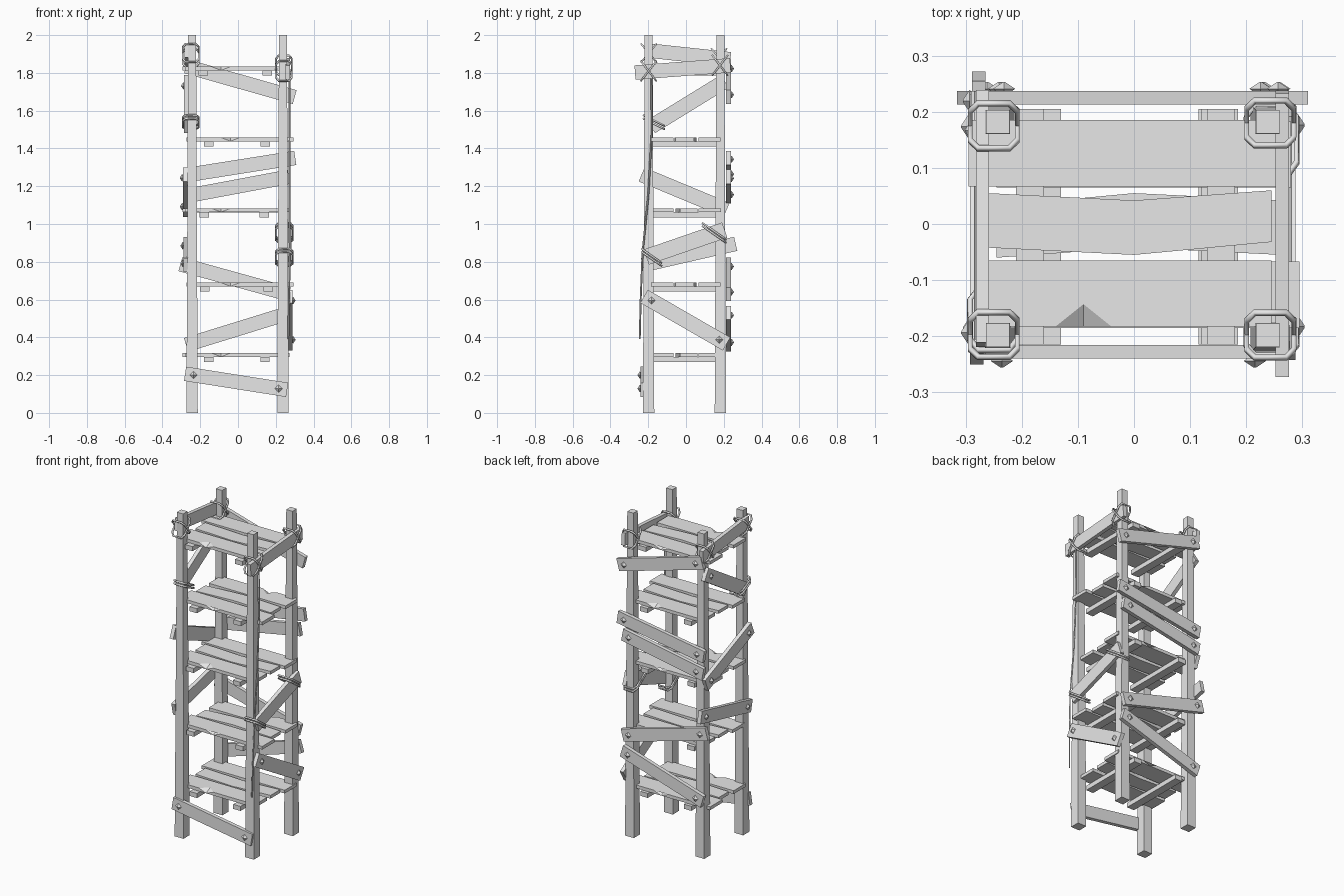
import bpy, bmesh, math
from mathutils import Vector, Matrix

cube = bpy.data.objects.get("Cube")
if cube:
    bpy.data.objects.remove(cube, do_unlink=True)

grey = bpy.data.materials.new("plain_grey")
grey.use_nodes = True
grey.diffuse_color = (0.8, 0.8, 0.8, 1)
grey.node_tree.nodes["Principled BSDF"].inputs["Base Color"].default_value = (0.8, 0.8, 0.8, 1)


def add_object(name, data):
    obj = bpy.data.objects.new(name, data)
    data.materials.append(grey)
    bpy.context.collection.objects.link(obj)
    return obj


def finish(name, bm):
    bmesh.ops.recalc_face_normals(bm, faces=bm.faces)
    mesh = bpy.data.meshes.new(name)
    bm.to_mesh(mesh)
    bm.free()
    return add_object(name, mesh)


def box(name, centre, size, rotation=Matrix()):
    bm = bmesh.new()
    bmesh.ops.create_cube(bm, size=1)
    bm.transform(Matrix.Translation(centre) @ rotation @ Matrix.Diagonal((*size, 1)))
    return finish(name, bm)


def prism(name, top, bottom, z0, z1):
    """Solid between two matching outlines."""
    bm = bmesh.new()
    up = [bm.verts.new((x, y, z1)) for x, y in top]
    low = [bm.verts.new((x, y, z0)) for x, y in bottom]
    bm.faces.new(up)
    bm.faces.new(low[::-1])
    for i in range(len(up)):
        j = (i + 1) % len(up)
        bm.faces.new((up[i], low[i], low[j], up[j]))
    bmesh.ops.triangulate(bm, faces=bm.faces)
    return finish(name, bm)


# Corner posts, tapering slightly upwards
POST_X = {"right": -0.243, "left": 0.238}
POST_Y = {"front": -0.198, "back": 0.182}
for side, px in POST_X.items():
    for end, py in POST_Y.items():
        def square(h):
            return [(px - h, py - h), (px + h, py - h), (px + h, py + h), (px - h, py + h)]
        prism(f"{end}_{side}_post", square(0.021), square(0.03), 0, 2)


# Shelves: two chipped planks, one bowed plank and two bearers
def chipped_plank(name, x0, x1, inner, edge, chip, z, flip):
    depth = edge - math.copysign(0.04, edge)
    top = [(x0, inner), (x1, inner), (x1, edge), (chip + 0.05, edge),
           (chip, depth), (chip - 0.05, edge), (x0, edge)]
    bottom = [(x, edge if i == 4 else y) for i, (x, y) in enumerate(top)]
    prism(name, [(x * flip, y * flip) for x, y in top],
          [(x * flip, y * flip) for x, y in bottom], z - 0.02, z)


bearers = [(0.305, -0.155, 0.143), (0.69, -0.175, 0.16), (1.083, -0.178, 0.14),
           (1.458, -0.155, 0.145), (1.833, -0.185, 0.155)]
for n, (z, xa, xb) in enumerate(bearers, 1):
    z += 0.012 if n == 1 else 0
    flip = 1 if n % 2 else -1
    chipped_plank(f"shelf_{n}_back_plank", -0.295, 0.272, 0.067, 0.185, 0.04, z, flip)
    chipped_plank(f"shelf_{n}_front_plank", -0.28, 0.245, -0.065, -0.183, -0.09, z, flip)
    bowed = [(-0.262, -0.042), (0, -0.055), (0.245, -0.032),
             (0.245, 0.06), (0, 0.042), (-0.262, 0.055)]
    bowed = [(x * flip, y * flip) for x, y in bowed]
    prism(f"shelf_{n}_middle_plank", bowed, bowed, z - 0.021, z - 0.001)
    for label, x in (("right", xa), ("left", xb)):
        box(f"shelf_{n}_{label}_bearer", (x, -0.005, z - 0.034), (0.05, 0.42, 0.028))


# Boards nailed or lashed across the posts; u runs along x or y
def place(face, u, depth, z):
    return Vector((u, depth, z) if face in ("front", "back") else (depth, u, z))


OUT = {"front": (0, -1, 0), "back": (0, 1, 0), "left": (1, 0, 0), "right": (-1, 0, 0)}


def board(face, number, depth, u0, z0, u1, z1, width=0.076, thick=0.024, nails="ab"):
    name = f"{face}_board_{number}"
    a, b = place(face, u0, depth, z0), place(face, u1, depth, z1)
    angle = math.atan2(z1 - z0, u1 - u0)
    length = (b - a).length
    if face in ("front", "back"):
        box(name, (a + b) / 2, (length, thick, width), Matrix.Rotation(-angle, 4, "Y"))
    else:
        box(name, (a + b) / 2, (thick, length, width), Matrix.Rotation(angle, 4, "X"))
    # Pyramid nail heads
    out = Vector(OUT[face])
    along = (b - a).normalized() * 0.045
    turn = out.to_track_quat("Z", "Y").to_matrix().to_4x4()
    for key, spot in (("a", a + along), ("b", b - along)):
        if key in nails:
            bm = bmesh.new()
            for r0, r1, h, lift in ((0.02, 0.002, 0.012, 0.01), (0.012, 0.02, 0.006, 0.001)):
                bmesh.ops.create_cone(bm, cap_ends=True, segments=4, radius1=r0, radius2=r1,
                                      depth=h, matrix=Matrix.Translation((0, 0, lift)))
            bm.transform(Matrix.Translation(spot + out * thick / 2) @ turn)
            finish(f"{name}_nail_{key}", bm)


board("back", 1, 0.225, -0.275, 1.835, 0.3, 1.672)
board("back", 2, 0.225, -0.285, 1.257, 0.303, 1.35)
board("back", 3, 0.225, -0.28, 1.147, 0.27, 1.25)
board("back", 4, 0.225, -0.305, 0.787, 0.27, 0.628)
board("back", 5, 0.225, -0.275, 0.36, 0.275, 0.53)
board("front", 1, -0.228, -0.28, 0.207, 0.26, 0.122)
board("right", 1, -0.27, -0.215, 1.92, 0.235, 1.872, nails="")
board("right", 2, -0.273, -0.185, 1.515, 0.205, 1.755, 0.08, nails="b")
board("right", 3, -0.28, -0.235, 1.262, 0.215, 1.075, 0.08)
board("right", 4, -0.277, -0.23, 0.782, 0.263, 0.895)
board("left", 1, 0.264, -0.27, 1.802, 0.235, 1.84, nails="")
board("left", 2, 0.27, -0.21, 0.825, 0.205, 0.968, 0.085, nails="")
board("left", 3, 0.276, -0.222, 0.617, 0.215, 0.365, 0.08)


# Rope lashings: tilted rounded loops round a post and its board
def rope(name, points, radius, closed):
    curve = bpy.data.curves.new(name, "CURVE")
    curve.dimensions = "3D"
    curve.bevel_depth = radius
    curve.bevel_resolution = 0
    curve.use_fill_caps = True
    spline = curve.splines.new("POLY")
    spline.points.add(len(points) - 1)
    for p, co in zip(spline.points, points):
        p.co = (*co, 1)
    spline.use_cyclic_u = closed
    add_object(name, curve)


def lashing(name, x, y, z, tilts, gap=0.0, hx=0.042, hy=0.04):
    for n, tilt in enumerate(tilts):
        loop = []
        for k in range(4):
            for da in (-0.55, 0.55):
                a = math.pi / 2 * k + da
                px = max(-hx, min(hx, hx * 1.25 * math.cos(a)))
                py = max(-hy, min(hy, hy * 1.25 * math.sin(a)))
                loop.append((x + px, y + py, z + n * gap + tilt * py))
        rope(f"{name}_rope_{n + 1}", loop, 0.006, True)


lashing("top_right_front", -0.25, -0.197, 1.905, (1.2, -1.2))
lashing("top_right_back", -0.25, 0.175, 1.88, (1.2, -1.2))
lashing("top_left_front", 0.243, -0.198, 1.81, (1.3, -1.3))
lashing("top_left_back", 0.243, 0.18, 1.84, (1.3, -1.3))
lashing("upper_right_front", -0.25, -0.17, 1.53, (-0.5, -0.5), 0.018, 0.042, 0.055)
lashing("lower_left_front", 0.245, -0.182, 0.815, (-0.7, -0.7), 0.016, 0.045, 0.052)
lashing("lower_left_back", 0.245, 0.15, 0.945, (-0.7, -0.7), 0.016, 0.045, 0.062)

# Loose rope end hanging down the front left post
rope("hanging_rope", [(0.272, -0.185, 1.82), (0.272, -0.18, 1.5), (0.272, -0.2, 1.15),
                      (0.274, -0.23, 0.85), (0.27, -0.24, 0.6), (0.266, -0.245, 0.39)],
     0.005, False)
